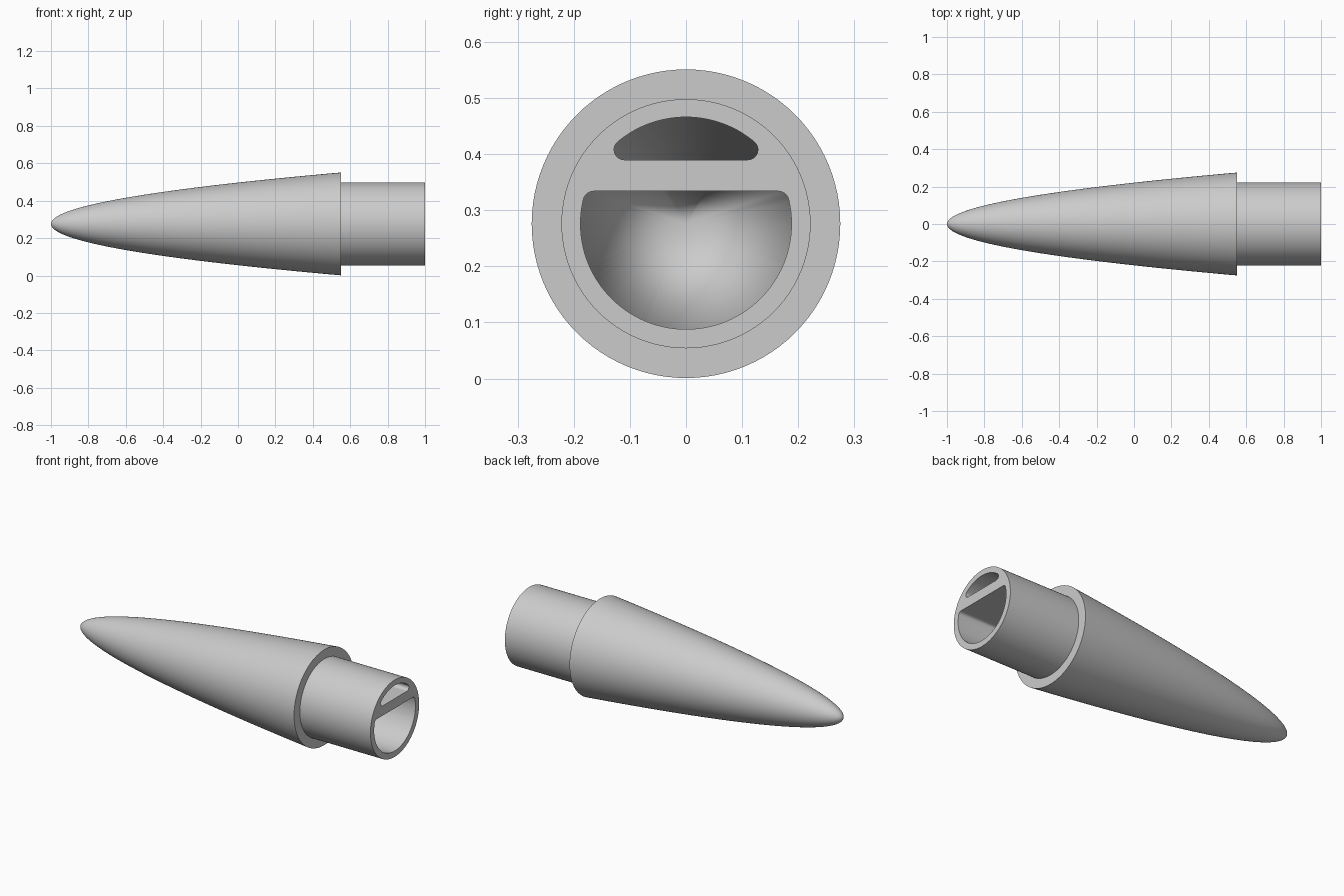
import bpy, bmesh
from math import pi, sin, cos, atan2, sqrt, radians
from mathutils import Matrix

AXIS_Z = 0.276          # height of the centre line
BASE_R, BASE_X = 0.275, 0.55
SHOULDER_R, BORE_R = 0.222, 0.188
SEGMENTS = 96

default = bpy.data.objects.get("Cube")
if default:
    bpy.data.objects.remove(default, do_unlink=True)

grey = bpy.data.materials.new("light_grey")
grey.use_nodes = True
colour = (0.6, 0.6, 0.6, 1)
grey.diffuse_color = colour
grey.node_tree.nodes["Principled BSDF"].inputs["Base Color"].default_value = colour


def make_object(name, bm):
    bmesh.ops.recalc_face_normals(bm, faces=bm.faces)
    mesh = bpy.data.meshes.new(name)
    bm.to_mesh(mesh)
    bm.free()
    mesh.materials.append(grey)
    obj = bpy.data.objects.new(name, mesh)
    bpy.context.collection.objects.link(obj)
    return obj


def lathe(name, profile):
    """Revolve (x, radius) points around the long axis."""
    bm = bmesh.new()
    verts = [bm.verts.new((x, 0, AXIS_Z + r)) for x, r in profile]
    edges = [bm.edges.new(pair) for pair in zip(verts, verts[1:])]
    bmesh.ops.spin(bm, geom=verts + edges, cent=(0, 0, AXIS_Z), axis=(1, 0, 0),
                   angle=2 * pi, steps=SEGMENTS, use_merge=True)
    bmesh.ops.remove_doubles(bm, verts=bm.verts, dist=1e-5)
    return make_object(name, bm)


def chamber_prism(name, flat, fillet, radius, side):
    """Rounded circle segment beyond a flat wall, extruded along the axis."""
    cz = flat + fillet
    cy = sqrt((radius - fillet) ** 2 - cz ** 2)
    a = atan2(cz, cy)
    half = []
    for i in range(9):
        t = -pi / 2 + (a + pi / 2) * i / 8
        half.append((cy + fillet * cos(t), cz + fillet * sin(t)))
    for i in range(1, 33):
        t = a + (pi / 2 - a) * i / 32
        half.append((radius * cos(t), radius * sin(t)))
    outline = half + [(-y, z) for y, z in reversed(half[:-1])]
    bm = bmesh.new()
    face = bm.faces.new([bm.verts.new((-1.2, y, AXIS_Z + side * z)) for y, z in outline])
    extruded = bmesh.ops.extrude_face_region(bm, geom=[face])
    moved = [v for v in extruded["geom"] if isinstance(v, bmesh.types.BMVert)]
    bmesh.ops.translate(bm, verts=moved, vec=(2.3, 0, 0))
    return make_object(name, bm)


def boolean(target, cutter, operation):
    mod = target.modifiers.new("cut", 'BOOLEAN')
    mod.object, mod.operation, mod.solver = cutter, operation, 'EXACT'
    bpy.context.view_layer.objects.active = target
    bpy.ops.object.modifier_apply(modifier=mod.name)
    bpy.data.objects.remove(cutter, do_unlink=True)


# Parabolic nose with a stepped cylindrical shoulder
steps = 48
profile = [(-1 + (1 + BASE_X) * (i / steps) ** 2, BASE_R * i / steps)
           for i in range(steps + 1)]
profile += [(BASE_X, SHOULDER_R), (1, SHOULDER_R), (1, 0)]
nose_cone = lathe("nose_cone", profile)

# Two hollow chambers that taper to the tip, leaving a dividing plate between
tip_x, mouth_x = -0.88, 1.2
mouth_r = BORE_R * (mouth_x - tip_x) / (BASE_X - tip_x)
for name, flat, fillet, radius, side in (
        ("upper_chamber", 0.114, 0.018, 0.19, 1),
        ("lower_chamber", -0.058, 0.02, BORE_R, -1)):
    chamber = chamber_prism(name, flat, fillet, radius, side)
    taper = lathe(name + "_taper", [(tip_x, 0), (mouth_x, mouth_r), (mouth_x, 0)])
    boolean(chamber, taper, 'INTERSECT')
    boolean(nose_cone, chamber, 'DIFFERENCE')

# Smooth curved walls, crisp rims
bpy.ops.object.select_all(action='DESELECT')
nose_cone.select_set(True)
bpy.context.view_layer.objects.active = nose_cone
bpy.ops.object.shade_smooth_by_angle(angle=radians(30))
